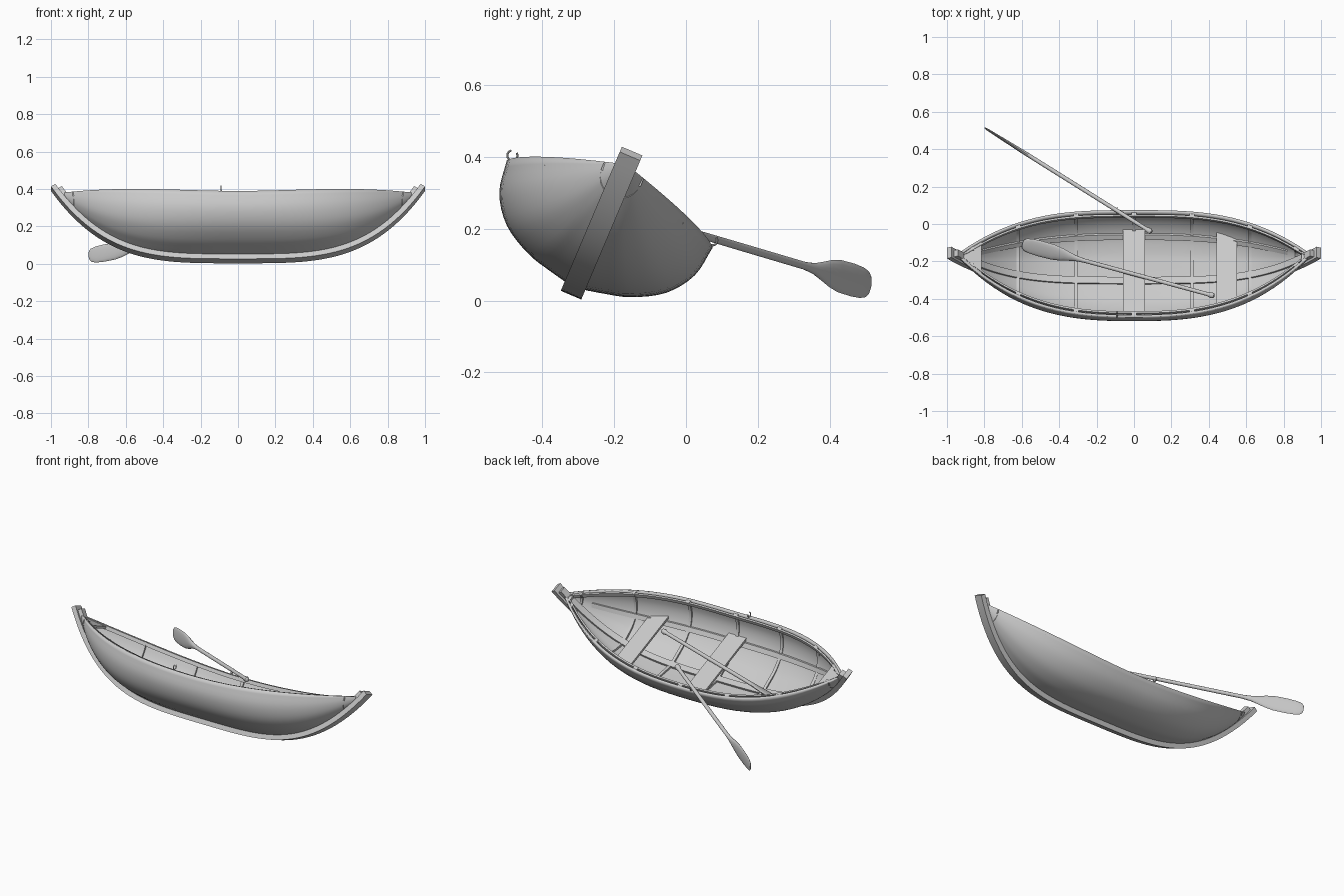
import bpy, bmesh, math
from mathutils import Vector, Matrix

if "Cube" in bpy.data.objects:
    bpy.data.objects.remove(bpy.data.objects["Cube"])

TILT = math.radians(-23)
BOAT = Matrix.Translation((0, -0.32, 0.015)) @ Matrix.Rotation(TILT, 4, 'X')
END, SKIN = 0.95, 0.013


def finish(name, bm, smooth=False, matrix=BOAT):
    me = bpy.data.meshes.new(name)
    bm.transform(matrix)
    bm.to_mesh(me)
    bm.free()
    ob = bpy.data.objects.new(name, me)
    bpy.context.collection.objects.link(ob)
    bpy.ops.object.select_all(action='DESELECT')
    ob.select_set(True)
    bpy.context.view_layer.objects.active = ob
    if smooth:
        bpy.ops.object.shade_smooth_by_angle(angle=math.radians(35))
    return ob


def loft(name, rings, smooth=True, matrix=BOAT):
    """Skin a list of closed rings and cap both ends."""
    bm = bmesh.new()
    vs = [[bm.verts.new(p) for p in r] for r in rings]
    n = len(rings[0])
    for a, b in zip(vs, vs[1:]):
        for i in range(n):
            bm.faces.new((a[i], a[(i + 1) % n], b[(i + 1) % n], b[i]))
    bm.faces.new(vs[0])
    bm.faces.new(vs[-1])
    bmesh.ops.recalc_face_normals(bm, faces=bm.faces)
    return finish(name, bm, smooth, matrix)


# hull lines: keel curve, sheer height, half beam
def slope(x): return 1.512 * abs(x) ** 2.6
def keel(x): return 0.42 * abs(x) ** 3.6
def sheer(x): return 0.275 + 0.12 * (x / END) ** 2
def rabbet(x): return min(keel(x) + 0.022 * math.hypot(1, slope(x)), sheer(x))
def beam(x): return 0.311 * max(0, 1 - abs(x / END) ** 2.8)


def catmull(pts, n):
    p = [Vector(q) for q in pts]
    p = [2 * p[0] - p[1]] + p + [2 * p[-1] - p[-2]]
    out = []
    for a, b, c, d in zip(p, p[1:], p[2:], p[3:]):
        for i in range(n):
            t = i / n
            out.append(0.5 * (2 * b + (c - a) * t + (2 * a - 5 * b + 4 * c - d) * t * t
                              + (3 * b - a - 3 * c + d) * t ** 3))
    return out + [p[-2]]


SECTION = catmull([(0, 0), (.25, .065), (.5, .15), (.775, .345), (.95, .645), (1, 1)], 4)


def side(x, v):
    """Half width of the hull at station x and height v."""
    f = (v - rabbet(x)) / max(sheer(x) - rabbet(x), 1e-5)
    for a, b in zip(SECTION, SECTION[1:]):
        if f <= b.y:
            return beam(x) * (a.x + (b.x - a.x) * max(0, f - a.y) / (b.y - a.y))
    return beam(x)


def stations(a, b, n):
    return [a + (b - a) * i / n for i in range(n + 1)]


# hull shell
bm = bmesh.new()
sec = [Vector((-p.x, p.y)) for p in reversed(SECTION[1:])] + SECTION
grid = []
for i in range(49):
    x = END * math.sin(math.pi * (i / 48 - 0.5)) * 0.999
    k, s, b = rabbet(x), sheer(x), beam(x)
    grid.append([bm.verts.new((x, p.x * b, k + p.y * (s - k))) for p in sec])
for a, b in zip(grid, grid[1:]):
    for j in range(len(sec) - 1):
        bm.faces.new((a[j], a[j + 1], b[j + 1], b[j]))
bm.normal_update()
mid = grid[24][len(sec) // 2].link_faces[0]
if mid.normal.z > 0:
    bmesh.ops.reverse_faces(bm, faces=bm.faces)
hull = finish("hull", bm, True)
mod = hull.modifiers.new("skin", 'SOLIDIFY')
mod.thickness, mod.offset = SKIN, -1


# keel and stems: bands that follow the keel curve
def keel_band(name, w, d0, d1, end):
    rings = []
    for x in stations(-end, end, 64):
        m = slope(x) * (1 if x > 0 else -1)
        n = Vector((-m, 0, 1)).normalized()
        p = Vector((x, 0, keel(x)))
        rings.append([p + n * d + Vector((0, y, 0))
                      for y, d in ((-w, d0), (w, d0), (w, d1), (-w, d1))])
    loft(name, rings)


keel_band("keel_and_stems", 0.031, 0, 0.028, 1.0)
keel_band("inner_stems", 0.019, 0.02, 0.052, 0.985)

# ribs with spacer blocks at the gunwale
RIBS = (-.87, -.62, -.31, 0, .31, .62, .87)
for x in RIBS:
    k, s, b = rabbet(x), sheer(x), beam(x)
    rings = []
    for p in sec:
        v = k + p.y * (s - k)
        sg = p.x
        ins = 1 - abs(p.x) ** 2
        q = lambda d: (p.x * b - d * sg, min(v + d * ins * 1.1, s - 0.003))
        (u0, v0), (u1, v1) = q(0.008), q(0.022)
        rings.append([(x - .009, u0, v0), (x + .009, u0, v0),
                      (x + .009, u1, v1), (x - .009, u1, v1)])
    loft("rib", rings)
    for sg in (-1, 1):
        loft("gunwale_spacer", [[(x + dx, sg * (b - d), s + dz) for d, dz in
             ((.008, 0), (.03, 0), (.03, -.022), (.008, -.022))] for dx in (-.014, .014)], False)

# inner rails and seat stringers on both sides
for sg in (-1, 1):
    loft("inner_rail", [[(x, sg * max(beam(x) - d, 0), sheer(x) + dz) for d, dz in
         ((.024, 0), (.035, 0), (.035, -.022), (.024, -.022))]
        for x in stations(-.92, .92, 48)])
    rings = []
    for x in stations(-.82, .82, 40):
        v = rabbet(x) + 0.36 * (sheer(x) - rabbet(x))
        rings.append([(x, sg * (side(x, v + dv) - d), v + dv + lift) for dv, d, lift in
                      ((.01, .006, 0), (.01, .026, .008), (-.01, .026, .008), (-.01, .006, 0))])
    loft("seat_stringer", rings)


# seats and end decks, with ends fitted to the hull
def plank(name, x0, x1, height, thick, gap):
    rings = []
    for x in stations(x0, x1, 6):
        v = height if height else sheer(x) - 0.004
        w = max(side(x, v - thick) - gap, 0.002)
        rings.append([(x, -w, v), (x, w, v), (x, w, v - thick), (x, -w, v - thick)])
    loft(name, rings)


plank("middle_seat", -.06, .06, .143, .014, .004)
plank("rear_seat", .44, .55, .172, .014, .004)
plank("front_deck", -.945, -.815, None, .014, .004)
plank("rear_deck", .895, .945, None, .014, .004)

# oarlocks: pin and open ring
for sg in (-1, 1):
    c = Vector((-.09, sg * 0.302, sheer(0) + 0.019))
    rings = []
    for a in stations(math.radians(125), math.radians(415), 20):
        r = Vector((0, math.cos(a), math.sin(a)))
        rings.append([c + r * (.014 + .003 * math.cos(t)) + Vector((.003 * math.sin(t), 0, 0))
                      for t in stations(0, math.tau * 7 / 8, 7)])
    loft("oarlock_ring", rings)
    loft("oarlock_pin", [[(c.x + .004 * math.cos(t), c.y + .004 * math.sin(t), c.z + dz)
         for t in stations(0, math.tau * 7 / 8, 7)] for dz in (-.04, -.013)])

# oars: distance along, half width, half thickness
OAR = [(0, .006, .006), (.004, .013, .013), (.016, .016, .016), (.03, .013, .013),
       (.04, .0105, .0105), (.4, .011, .011), (.72, .011, .011), (.77, .016, .011),
       (.81, .026, .011), (.85, .037, .010), (.90, .045, .009), (.97, .046, .007),
       (1.02, .043, .006), (1.05, .036, .005), (1.062, .025, .004), (1.066, .012, .003)]


def oar(name, start, tip, wide):
    a = Vector(start)
    d = (Vector(tip) - a).normalized()
    w = Vector(wide)
    w = (w - d * w.dot(d)).normalized()
    n = d.cross(w)
    loft(name, [[a + d * s + w * (p * math.cos(t)) + n * (q * math.sin(t))
                 for t in stations(0, math.tau * 15 / 16, 15)] for s, p, q in OAR],
         True, Matrix.Identity(4))


oar("outer_oar", (.095, -.045, .208), (-.80, .515, .042), (.1, 0, 1))
oar("inner_oar", (.43, -.385, .205), (-.60, -.105, .135), (.2, .9, .4))
